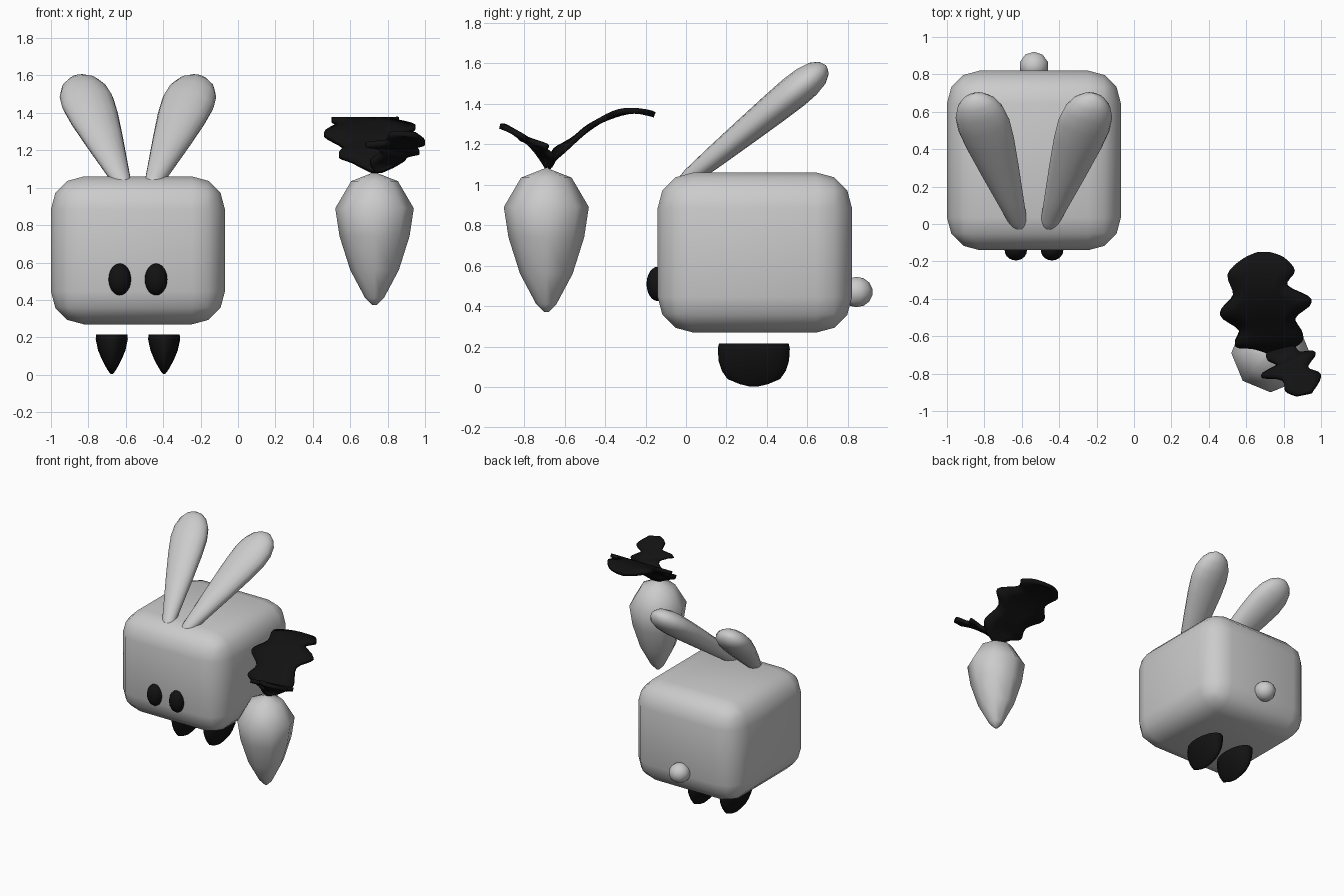
import bpy, bmesh
from math import sin, cos, pi, radians
from mathutils import Vector

if "Cube" in bpy.data.objects:
    bpy.data.objects.remove(bpy.data.objects["Cube"])

CX = -0.535          # symmetry plane of the animal
black = bpy.data.materials.new("black")
black.diffuse_color = (0.006, 0.006, 0.006, 1)
black.use_nodes = True
black.node_tree.nodes["Principled BSDF"].inputs["Base Color"].default_value = black.diffuse_color


def finish(name, bm, mat=None, angle=65):
    bmesh.ops.recalc_face_normals(bm, faces=bm.faces)
    me = bpy.data.meshes.new(name)
    bm.to_mesh(me)
    bm.free()
    me.shade_smooth()
    me.set_sharp_from_angle(angle=radians(angle))
    ob = bpy.data.objects.new(name, me)
    bpy.context.collection.objects.link(ob)
    if mat:
        me.materials.append(mat)
    return ob


def loft(name, rings, mat=None):
    """Skin closed rings of points and cap both ends."""
    bm = bmesh.new()
    vs = [[bm.verts.new(p) for p in r] for r in rings]
    n = len(vs[0])
    for a, b in zip(vs, vs[1:]):
        for i in range(n):
            j = (i + 1) % n
            bm.faces.new((a[i], a[j], b[j], b[i]))
    bm.faces.new(vs[0])
    bm.faces.new(vs[-1])
    return finish(name, bm, mat)


def oval(c, u, v, n):
    return [c + u * cos(2 * pi * i / n) + v * sin(2 * pi * i / n) for i in range(n)]


def ellipsoid(name, loc, rad, mat=None, seg=16):
    bm = bmesh.new()
    bmesh.ops.create_uvsphere(bm, u_segments=seg, v_segments=seg // 2 + 2, radius=1)
    for v in bm.verts:
        v.co = Vector(v.co[i] * rad[i] + loc[i] for i in range(3))
    return finish(name, bm, mat)


def smooth_path(pts, steps=4):
    """Catmull-Rom curve through the points."""
    p = [Vector(q) for q in pts]
    p = [p[0]] + p + [p[-1]]
    out = []
    for a, b, c, d in zip(p, p[1:], p[2:], p[3:]):
        for k in range(steps):
            t = k / steps
            out.append(0.5 * (2 * b + (c - a) * t + (2 * a - 5 * b + 4 * c - d) * t * t
                              + (3 * b - a - 3 * c + d) * t ** 3))
    return out + [p[-1]]


def leaf(name, left, right):
    """Thin wavy blade between two edge curves."""
    bm = bmesh.new()
    rows = []
    for l, r in zip(smooth_path(left), smooth_path(right)):
        rows.append([bm.verts.new(l.lerp(r, k / 4)) for k in range(5)])
    for a, b in zip(rows, rows[1:]):
        for k in range(4):
            bm.faces.new((a[k], a[k + 1], b[k + 1], b[k]))
    ob = finish(name, bm, black)
    mod = ob.modifiers.new("thickness", 'SOLIDIFY')
    mod.thickness = 0.028
    mod.offset = 0


# rounded box body
bm = bmesh.new()
bmesh.ops.create_cube(bm, size=1)
for v in bm.verts:
    v.co = Vector((v.co.x * 0.93 + CX, v.co.y * 0.96 + 0.34, v.co.z * 0.79 + 0.665))
bmesh.ops.bevel(bm, geom=bm.edges[:], offset=0.175, segments=3, profile=0.5, affect='EDGES')
finish("body", bm)

# tail
ellipsoid("tail", (CX, 0.843, 0.47), (0.08, 0.08, 0.075), seg=10)

# ears, feet and eyes on both sides
ear_profile = [(0, .015, .012), (.02, .034, .03), (.08, .05, .042), (.25, .075, .055),
               (.45, .105, .067), (.65, .132, .078), (.78, .142, .083), (.87, .132, .08),
               (.94, .102, .066), (.98, .062, .042), (1, .015, .01)]
foot_profile = [(.215, .083, .172), (.19, .086, .178), (.13, .073, .174),
                (.08, .052, .158), (.04, .031, .13), (.015, .015, .07), (.003, .004, .02)]
for s, side in ((-1, "left"), (1, "right")):
    base = Vector((CX + s * 0.066, -0.04, 0.99))
    axis = Vector((CX + s * 0.325, 0.69, 1.585)) - base
    normal = Vector((0, -axis.z, axis.y)).normalized()
    wide = axis.cross(normal).normalized()
    loft("ear_" + side, [oval(base + axis * t, wide * w, normal * h, 16)
                         for t, w, h in ear_profile])
    loft("foot_" + side, [oval(Vector((CX + s * 0.14, 0.335, z)), Vector((w, 0, 0)),
                               Vector((0, d, 0)), 16) for z, w, d in foot_profile], black)
    ellipsoid("eye_" + side, (CX + s * 0.097, -0.14, 0.51), (0.06, 0.055, 0.085), black, 20)

# eight-sided carrot root
root_profile = [(1.08, .01), (1.035, .125), (.89, .21), (.74, .187), (.56, .13),
                (.41, .05), (.372, .012)]
loft("carrot_root", [oval(Vector((0.73, -0.69, z)), Vector((r, 0, 0)), Vector((0, r, 0)), 8)
                     for z, r in root_profile])

# carrot leaves
leaf("large_leaf",
     [(.72, -.685, 1.085), (.63, -.655, 1.125), (.54, -.645, 1.17), (.56, -.56, 1.22),
      (.46, -.48, 1.285), (.53, -.38, 1.335), (.50, -.27, 1.365), (.58, -.19, 1.355),
      (.66, -.155, 1.345)],
     [(.77, -.68, 1.085), (.85, -.655, 1.125), (.905, -.60, 1.175), (.86, -.50, 1.265),
      (.95, -.41, 1.325), (.82, -.33, 1.36), (.86, -.25, 1.365), (.80, -.18, 1.355),
      (.72, -.155, 1.345)])
leaf("small_leaf",
     [(.73, -.685, 1.085), (.71, -.72, 1.14), (.77, -.76, 1.19), (.68, -.815, 1.23),
      (.79, -.83, 1.245), (.81, -.89, 1.285), (.87, -.92, 1.29)],
     [(.77, -.675, 1.085), (.85, -.65, 1.13), (.89, -.69, 1.165), (.97, -.69, 1.19),
      (.93, -.77, 1.215), (1.0, -.81, 1.24), (.95, -.90, 1.285)])
